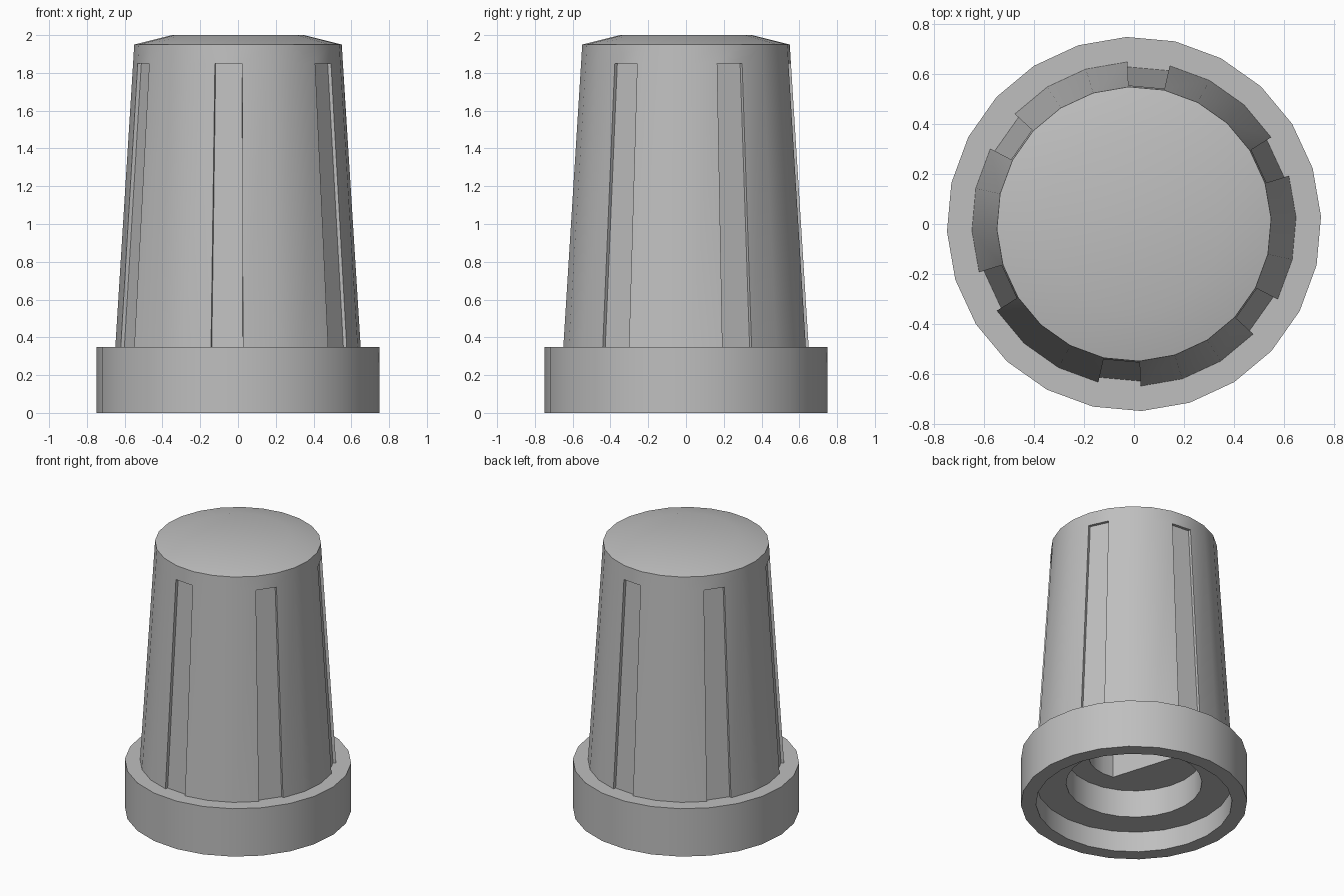
import bpy
import bmesh
from math import cos, sin, radians

cube = bpy.data.objects.get("Cube")
if cube:
    bpy.data.objects.remove(cube, do_unlink=True)

SIDES = 24
STEP = 360 / SIDES
TURN = 2.3            # rotation of the facets, degrees
FLAT_INDEX = 13       # facet corner at the middle of the shaft flat
GROOVE_DEPTH = 0.02

grey = bpy.data.materials.new("light grey plastic")
grey.use_nodes = True
colour = (0.52, 0.52, 0.52, 1)
grey.diffuse_color = colour
grey.node_tree.nodes["Principled BSDF"].inputs["Base Color"].default_value = colour

bm = bmesh.new()


def ring(radius, z, flat=None):
    """One ring of corners; flat cuts it to a D shape at that distance."""
    verts = []
    for i in range(SIDES):
        r = radius
        facing = cos(radians(STEP * (i - FLAT_INDEX)))
        if flat and facing > 0.01:
            r = min(radius, flat / facing)
        a = radians(TURN + STEP * i)
        verts.append(bm.verts.new((r * cos(a), r * sin(a), z)))
    return verts


def bridge(a, b):
    return [bm.faces.new((a[i], a[(i + 1) % SIDES], b[(i + 1) % SIDES], b[i]))
            for i in range(SIDES)]


# D-shaped shaft hole, then the stepped underside
rings = [ring(0.3, 1.2, 0.15), ring(0.3, 0.35, 0.15)]
rings += [ring(r, z) for r, z in ((0.45, 0.35), (0.45, 0.15), (0.65, 0.15), (0.65, 0))]
# Collar
rings += [ring(0.75, 0), ring(0.75, 0.35)]
# Tapered grip and bevelled crown
rings += [ring(0.65, 0.35), ring(0.556, 1.85), ring(0.55, 1.95), ring(0.35, 2)]

bands = [bridge(a, b) for a, b in zip(rings, rings[1:])]
bm.faces.new(rings[0])
bm.faces.new(rings[-1])
bmesh.ops.recalc_face_normals(bm, faces=bm.faces[:])

# Six finger grooves sunk into the grip
grip = bands[8]
grooves = [grip[i] for i in range(1, SIDES, 4)]
sunk = bmesh.ops.extrude_discrete_faces(bm, faces=grooves)["faces"]
for face in sunk:
    for v in face.verts:
        inward = v.co.copy()
        inward.z = 0
        v.co -= inward.normalized() * GROOVE_DEPTH

mesh = bpy.data.meshes.new("knob_body")
bm.to_mesh(mesh)
bm.free()
mesh.materials.append(grey)
knob = bpy.data.objects.new("knob_body", mesh)
bpy.context.collection.objects.link(knob)

bpy.ops.object.select_all(action='DESELECT')
knob.select_set(True)
bpy.context.view_layer.objects.active = knob
bpy.ops.object.shade_smooth_by_angle(angle=radians(30))
